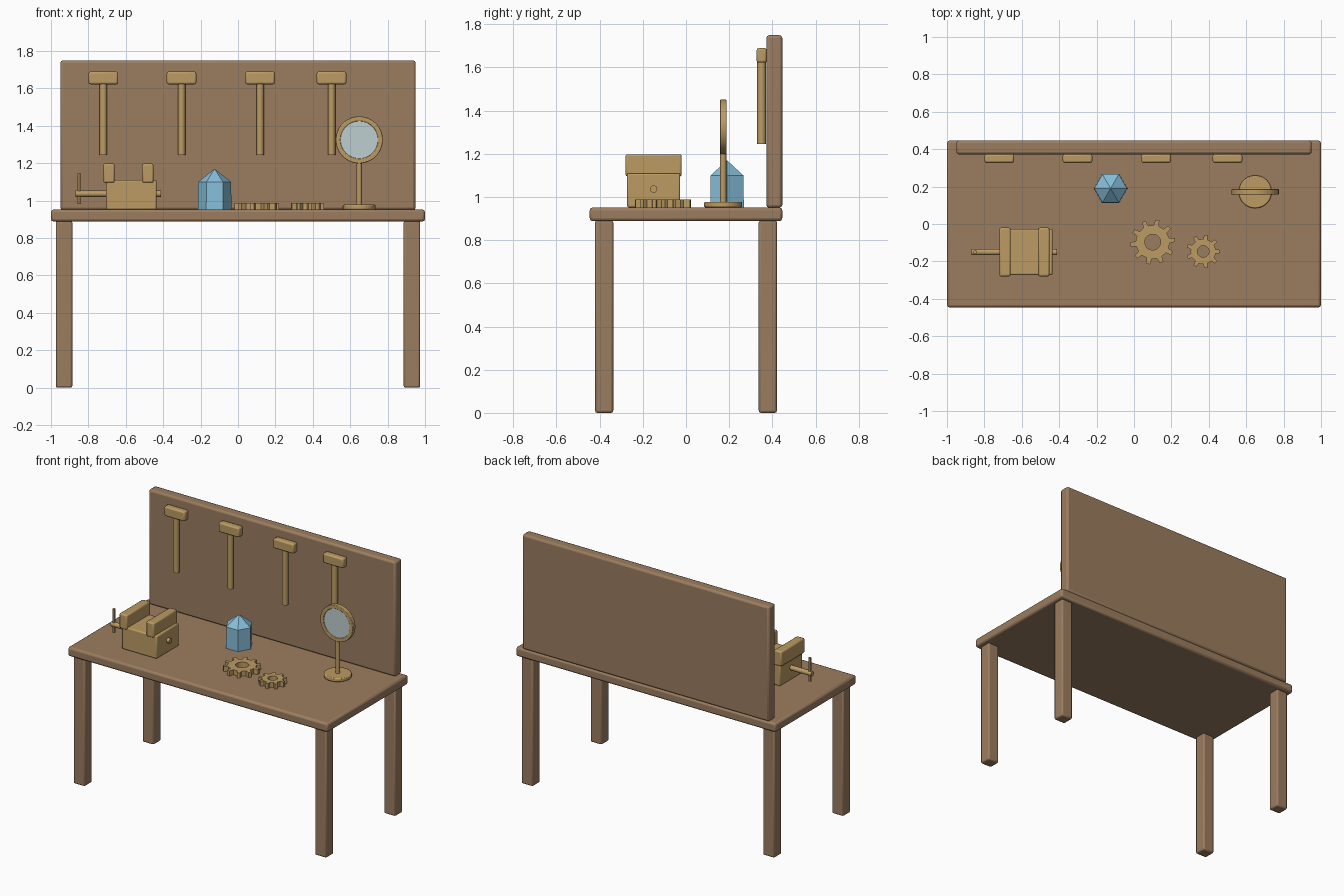
import bpy, bmesh, math
from mathutils import Matrix, Vector

cube = bpy.data.objects.get("Cube")
if cube:
    bpy.data.objects.remove(cube, do_unlink=True)


def material(name, r, g, b):
    m = bpy.data.materials.new(name)
    m.use_nodes = True
    m.diffuse_color = (r, g, b, 1)
    m.node_tree.nodes["Principled BSDF"].inputs["Base Color"].default_value = (r, g, b, 1)
    return m


WOOD = material("brown wood", 0.33, 0.205, 0.115)
BRASS = material("brass", 0.50, 0.33, 0.125)
CRYSTAL = material("blue crystal", 0.24, 0.52, 0.70)
GLASS = material("pale glass", 0.52, 0.62, 0.63)
TOP = 0.952  # height of the work surface


def finish(name, bm, mat, bevel=0, smooth=True):
    bmesh.ops.recalc_face_normals(bm, faces=bm.faces)
    mesh = bpy.data.meshes.new(name)
    bm.to_mesh(mesh)
    bm.free()
    mesh.materials.append(mat)
    ob = bpy.data.objects.new(name, mesh)
    bpy.context.collection.objects.link(ob)
    if bevel:
        mod = ob.modifiers.new("soft_edges", "BEVEL")
        mod.width, mod.segments = bevel, 2
        mod.limit_method, mod.angle_limit = "ANGLE", math.radians(40)
    if smooth:
        bpy.ops.object.select_all(action="DESELECT")
        ob.select_set(True)
        bpy.context.view_layer.objects.active = ob
        bpy.ops.object.shade_smooth_by_angle(angle=math.radians(30))
    return ob


def box(name, mat, x, y, z, bevel=0.01):
    """Box from (min, max) pairs."""
    bm = bmesh.new()
    bmesh.ops.create_cube(bm, size=1)
    for v in bm.verts:
        v.co = [(lo + hi) / 2 + c * (hi - lo) for c, (lo, hi) in zip(v.co, (x, y, z))]
    return finish(name, bm, mat, bevel)


def rod(name, mat, start, end, radius, sides=24, bevel=0):
    """Cylinder between two points."""
    a, b = Vector(start), Vector(end)
    turn = (b - a).to_track_quat("Z", "Y").to_matrix().to_4x4()
    bm = bmesh.new()
    bmesh.ops.create_cone(bm, cap_ends=True, segments=sides, radius1=radius, radius2=radius,
                          depth=(b - a).length, matrix=Matrix.Translation((a + b) / 2) @ turn)
    return finish(name, bm, mat, bevel)


def ring(name, mat, outer, inner, height, matrix, bevel=0):
    """Flat plate with a hole, between two matching outlines."""
    bm = bmesh.new()
    n = len(outer)
    loops = [[bm.verts.new(matrix @ Vector((x, y, z))) for x, y in pts]
             for pts, z in ((outer, 0), (outer, height), (inner, height), (inner, 0))]
    for k in range(4):
        p, q = loops[k], loops[(k + 1) % 4]
        for i in range(n):
            j = (i + 1) % n
            bm.faces.new((p[i], p[j], q[j], q[i]))
    return finish(name, bm, mat, bevel)


def circle(r, n):
    return [(r * math.cos(math.tau * i / n), r * math.sin(math.tau * i / n)) for i in range(n)]


def gear(name, x, y, teeth, tip, root, hole, start):
    outer, inner = [], []
    for t in range(teeth):
        for offset, r in ((-0.25, root), (-0.14, tip), (0.14, tip), (0.25, root), (0.5, root)):
            a = start + math.tau * (t + offset) / teeth
            outer.append((r * math.cos(a), r * math.sin(a)))
            inner.append((hole * math.cos(a), hole * math.sin(a)))
    ring(name, BRASS, outer, inner, 0.036, Matrix.Translation((x, y, TOP)))


# Bench
box("tabletop", WOOD, (-1, 1), (-0.446, 0.446), (0.888, TOP), 0.014)
for sx, side in ((-1, "right"), (1, "left")):
    for sy, end in ((-1, "front"), (1, "back")):
        cx, cy = sx * 0.93, sy * 0.379
        box(f"{end}_{side}_leg", WOOD, (cx - 0.044, cx + 0.044), (cy - 0.042, cy + 0.042),
            (0, 0.892), 0.01)
box("back_board", WOOD, (-0.95, 0.95), (0.372, 0.446), (0.95, 1.75), 0.014)

# Hanging mallets
for i, x in enumerate((-0.72, -0.302, 0.118, 0.5)):
    box(f"mallet_head_{i + 1}", BRASS, (x - 0.079, x + 0.079), (0.327, 0.374), (1.622, 1.69), 0.01)
    rod(f"mallet_handle_{i + 1}", BRASS, (x, 0.35, 1.245), (x, 0.35, 1.63), 0.02, 16)

# Vise
VY = -0.15
box("vise_body", BRASS, (-0.705, -0.435), (VY - 0.123, VY + 0.123), (TOP, 1.11), 0.008)
for name, x in (("outer_jaw", -0.69), ("inner_jaw", -0.482)):
    box("vise_" + name, BRASS, (x - 0.03, x + 0.03), (VY - 0.13, VY + 0.13), (1.095, 1.198), 0.009)
rod("vise_screw", BRASS, (-0.868, VY, 1.037), (-0.413, VY, 1.037), 0.017, 20)
rod("vise_handle", BRASS, (-0.849, VY, 0.982), (-0.849, VY, 1.145), 0.01, 12)

# Crystal: six-sided prism with a pointed cap
bm = bmesh.new()
bmesh.ops.create_cone(bm, cap_ends=True, segments=6, radius1=0.09, radius2=0.088, depth=0.148,
                      matrix=Matrix.Translation((-0.125, 0.19, TOP + 0.074))
                      @ Matrix.Rotation(math.pi / 6, 4, "Z"))
angle = max((math.atan2(v.co.y - 0.19, v.co.x + 0.125) % (math.pi / 3)) for v in bm.verts)
if 0.1 < angle < 0.9:
    bmesh.ops.rotate(bm, cent=(-0.125, 0.19, 0), verts=bm.verts,
                     matrix=Matrix.Rotation(-angle, 3, "Z"))
bm.faces.ensure_lookup_table()
cap = max(bm.faces, key=lambda f: f.calc_center_median().z)
tip = bmesh.ops.poke(bm, faces=[cap])["verts"][0]
tip.co.z = 1.17
finish("crystal", bm, CRYSTAL, smooth=False)

# Loose gears
gear("large_gear", 0.1, -0.097, 10, 0.12, 0.09, 0.042, 0.1)
gear("small_gear", 0.37, -0.147, 9, 0.09, 0.067, 0.031, 0.0)

# Round mirror on a stand, facing the front
MX, MY, MZ = 0.648, 0.172, 1.325
rod("mirror_base", BRASS, (MX, MY, TOP), (MX, MY, 0.978), 0.088, 40, 0.006)
rod("mirror_post", BRASS, (MX, MY, 0.97), (MX, MY, 1.21), 0.0145, 16)
facing = Matrix.Translation((MX, MY + 0.015, MZ)) @ Matrix.Rotation(math.pi / 2, 4, "X")
ring("mirror_frame", BRASS, circle(0.126, 48), circle(0.1, 48), 0.03, facing, 0.003)
rod("mirror_glass", GLASS, (MX, MY - 0.009, MZ), (MX, MY + 0.009, MZ), 0.102, 48)
